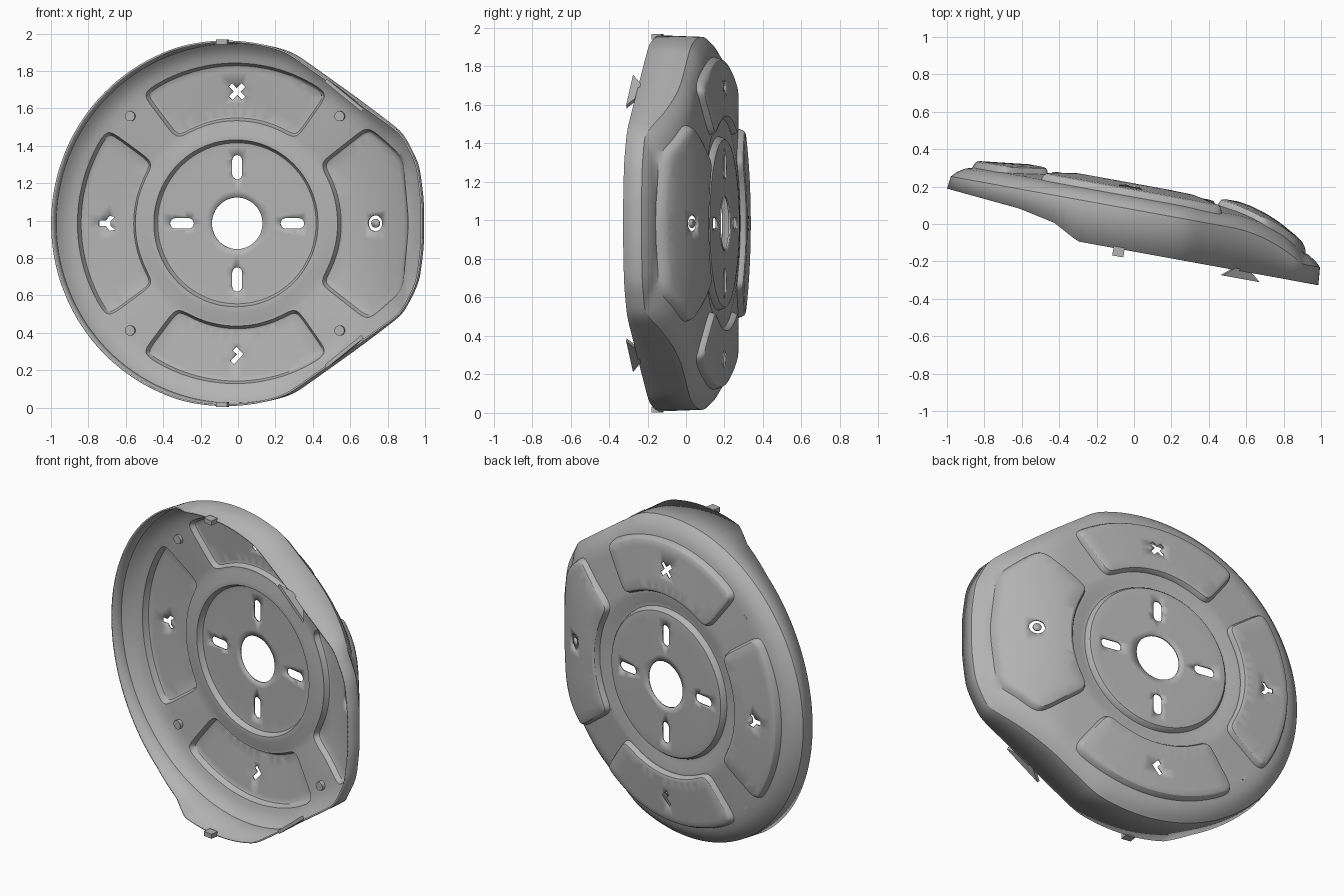
import bpy, bmesh
from math import sin, cos, pi, radians, hypot
from mathutils import Vector, Matrix, kdtree
from mathutils.geometry import delaunay_2d_cdt

if "Cube" in bpy.data.objects:
    bpy.data.objects.remove(bpy.data.objects["Cube"])

TILT = radians(10.3)
MID_Z = 0.985
BUMP = 0.036

grey = bpy.data.materials.new("Mid Grey")
grey.use_nodes = True
grey.diffuse_color = (0.45, 0.45, 0.45, 1)
grey.node_tree.nodes["Principled BSDF"].inputs["Base Color"].default_value = (0.45, 0.45, 0.45, 1)


def place(u, v, w):
    """Disc coordinates (across, up, out of the face) to world space."""
    u -= 0.04
    return Vector((u * cos(TILT) + w * sin(TILT), w * cos(TILT) - u * sin(TILT), v + MID_Z))


def arc(r, a, b, n=40):
    return [Vector((r * cos(radians(a + (b - a) * i / n)), r * sin(radians(a + (b - a) * i / n))))
            for i in range(n + 1)]


def circle(r, n, c=(0, 0)):
    return [Vector(c) + p for p in arc(r, 0, 360, n)[:-1]]


def cross(a, b):
    return a.x * b.y - a.y * b.x


def soft_loop(pts, step, passes):
    """Resample a closed outline evenly and round its corners."""
    lens = [(pts[(i + 1) % len(pts)] - p).length for i, p in enumerate(pts)]
    n = round(sum(lens) / step)
    out, i, done = [], 0, 0
    for k in range(n):
        d = k * sum(lens) / n
        while i < len(pts) - 1 and done + lens[i] <= d:
            done += lens[i]
            i += 1
        out.append(pts[i].lerp(pts[(i + 1) % len(pts)], (d - done) / max(lens[i], 1e-9)))
    for _ in range(passes):
        out = [(out[j - 1] + out[j] * 2 + out[(j + 1) % n]) / 4 for j in range(n)]
    return out


def inset(loop, d):
    out = []
    for i, p in enumerate(loop):
        t = (loop[(i + 1) % len(loop)] - loop[i - 1]).normalized()
        out.append(p + Vector((-t.y, t.x)) * d)
    return out


def inside(p, loop):
    hit, a = False, loop[-1]
    for b in loop:
        if (a.y > p.y) != (b.y > p.y) and p.x < (b.x - a.x) * (p.y - a.y) / (b.y - a.y) + a.x:
            hit = not hit
        a = b
    return hit


def ramp(x, table):
    for (x0, y0), (x1, y1) in zip(table, table[1:]):
        if x <= x1:
            return y0 + (y1 - y0) * max(0, (x - x0) / (x1 - x0))
    return table[-1][1]


# Outer outline: a circle with two flats and a bulge on the left side
half = [Vector(p) for p in ((1.06, 0), (1.06, 0.12), (1.035, 0.315), (0.95, 0.48))]
half += arc(0.97, 70, 180)
outline = soft_loop(half + [Vector((p.x, -p.y)) for p in half[-2:0:-1]], 0.03, 3)


def spread(p):
    """0 at the centre, 1 on the outline."""
    for a, b in zip(outline, outline[1:] + outline[:1]):
        if cross(a, p) >= 0 and cross(p, b) >= 0 and a.dot(p) > 0:
            return cross(p, b - a) / cross(a, b - a)
    return 0


DOME = [(0, 0.186), (0.55, 0.182), (0.88, 0.145), (0.93, 0.13), (0.97, 0.105), (1, 0.075)]
RIM = [(-0.98, 0.008), (-0.58, -0.028), (-0.38, -0.07), (-0.24, -0.145), (1.1, -0.145)]


def base_height(p):
    drop = min(0.125, 0.73 * max(0, p.x - 0.55) ** 2)
    return ramp(spread(p), DOME) - drop


# Raised panels and centre disc, each a set of nested outlines with heights
sector = arc(0.865, -36.5, 36.5) + arc(0.545, 36.5, -36.5)
wide = [Vector(p) for p in ((0.725, -0.53), (0.94, -0.36), (0.975, 0), (0.94, 0.36), (0.725, 0.53))]
panels = [soft_loop(wide + arc(0.545, 36, -36), 0.016, 14)]
for turn in (90, 180, 270):
    raw = [Matrix.Rotation(radians(turn), 2) @ p for p in sector]
    panels.append(soft_loop(raw, 0.016, 14))
STEP = [(0, 0), (0.006, 0.018), (0.014, 0.03), (0.028, BUMP)]
features = [[(inset(p, d), h) for d, h in STEP] for p in panels]
DISC = [(0.53, 0), (0.475, -0.018), (0.452, -0.018), (0.445, 0.003), (0.435, 0.014), (0.41, 0.017)]
features.append([(circle(r, 96), h) for r, h in DISC])


def feature_height(p):
    """Extra height at a point, or None on a step between outlines."""
    for f in features:
        if inside(p, f[-1][0]):
            return f[-1][1]
        if inside(p, f[0][0]):
            return None
    return 0


# Cut-outs: centre hole, four slots and a symbol in each panel
holes = [circle(0.138, 48)]
pill = arc(0.028, -90, 90, 8) + arc(0.028, 90, 270, 8)
pill = [p + Vector((0.037 if i < 9 else -0.037, 0)) for i, p in enumerate(pill)]
for k in range(4):
    holes.append([Matrix.Rotation(k * pi / 2, 2) @ (p + Vector((0.3, 0))) for p in pill])
arm = [Vector(p) for p in ((0.014, 0.014), (0.05, 0.014), (0.05, -0.014))]
cross_shape = [Matrix.Rotation(pi / 4 - k * pi / 2, 2) @ p for k in range(4) for p in arm]
chevron = [(-0.005, 0.045), (0.035, 0.005), (-0.015, -0.05), (-0.035, -0.03), (-0.002, 0.005), (-0.025, 0.025)]
fork = [(-0.045, 0.015), (-0.01, 0.015), (0.01, 0.04), (0.04, 0.035), (0.015, 0.012)]
fork += [(x, -y) for x, y in reversed(fork)]
for shape, at in ((cross_shape, (0, 0.705)), (chevron, (0, -0.705)), (fork, (-0.704, 0)),
                  (circle(0.043, 24), (0.76, 0)), (circle(0.023, 20), (0.76, 0))):
    holes.append([Vector(p) + Vector(at) for p in shape])

# Gather outlines as constraints, then fill in with rings of free points
points, extra, edges = [], [], []


def add_loop(loop, h=None):
    start, n = len(points), len(loop)
    for p in loop:
        points.append(p)
        extra.append(feature_height(p) or 0 if h is None else h)
    edges.extend((start + i, start + (i + 1) % n) for i in range(n))


add_loop(outline, 0)
for f in features:
    for loop, h in f:
        add_loop(loop, h)
for loop in holes:
    add_loop(loop)
tree = kdtree.KDTree(len(points))
for i, p in enumerate(points):
    tree.insert(p.to_3d(), i)
tree.balance()
for s in [0.06 * k for k in range(3, 15)] + [0.88, 0.905, 0.93, 0.95, 0.97, 0.985]:
    for p in outline[::1 if s > 0.85 else 3]:
        q = p * s
        h = feature_height(q)
        if h is not None and tree.find(q.to_3d())[2] > 0.01:
            points.append(q)
            extra.append(h)

flat, _, tris, origin, _, _ = delaunay_2d_cdt(points, edges, [], 0, 1e-5)

# Cover: domed face plus the rim wall, given a thin sheet thickness
bm = bmesh.new()
verts, where = [], {}
for i, p in enumerate(flat):
    for o in origin[i]:
        where[o] = i
    h = extra[origin[i][0]] if origin[i] else (feature_height(p) or 0)
    verts.append(bm.verts.new(place(p.x, p.y, base_height(p) + h)))
for t in tris:
    c = sum((flat[i] for i in t), Vector((0, 0))) / len(t)
    s = spread(c)
    if s < 1 and sum(inside(c, loop) for loop in holes) % 2 == 0:
        bm.faces.new([verts[i] for i in reversed(t)])
low = []
for p in outline:
    q = p * (1 + 0.008 / p.length)
    low.append(bm.verts.new(place(q.x, q.y, ramp(q.x, RIM))))
for i in range(len(outline)):
    j = (i + 1) % len(outline)
    bm.faces.new((verts[where[i]], verts[where[j]], low[j], low[i]))
bmesh.ops.delete(bm, geom=[v for v in bm.verts if not v.link_faces], context="VERTS")


def finish(bm, name):
    mesh = bpy.data.meshes.new(name)
    bm.to_mesh(mesh)
    bm.free()
    mesh.materials.append(grey)
    ob = bpy.data.objects.new(name, mesh)
    bpy.context.collection.objects.link(ob)
    bpy.ops.object.select_all(action="DESELECT")
    ob.select_set(True)
    bpy.context.view_layer.objects.active = ob
    bpy.ops.object.shade_smooth_by_angle(angle=radians(30))
    return ob


cover = finish(bm, "cover")
sheet = cover.modifiers.new("sheet_thickness", "SOLIDIFY")
sheet.thickness = 0.01
sheet.offset = -1


def prism(name, bottom, top):
    """Solid between two matching rings of disc coordinates."""
    bm = bmesh.new()
    a, b = ([bm.verts.new(place(*p)) for p in ring] for ring in (bottom, top))
    bm.faces.new(a)
    bm.faces.new(b)
    for i in range(len(a)):
        j = (i + 1) % len(a)
        bm.faces.new((a[i], a[j], b[j], b[i]))
    bmesh.ops.recalc_face_normals(bm, faces=bm.faces)
    finish(bm, name)


for side, up in (("upper", 1), ("lower", -1)):
    # Inner bosses
    for hand, x in (("left", 0.57), ("right", -0.57)):
        ring = circle(0.027, 20, (x, 0.573 * up))
        w = base_height(ring[0])
        prism(f"{side}_{hand}_boss", [(p.x, p.y, w - 0.03) for p in ring], [(p.x, p.y, w - 0.004) for p in ring])
    # Flared clip on each flat and a small square tab on the rim
    mid, along, out = Vector((0.65, 0.685)), Vector((0.1, -0.08)), Vector((0.006, 0.008))
    clip = [(-0.4, -0.135), (0.4, -0.135), (1, -0.186), (-1, -0.186)]
    rings = [[(*(mid + along * k + out * s), w) for k, w in clip] for s in (-1, 1)]
    prism(f"{side}_clip", *[[(x, y * up, w) for x, y, w in ring] for ring in rings])
    tab = [(-0.045, 0.955), (0.015, 0.955), (0.015, 0.983), (-0.045, 0.983)]
    prism(f"{side}_tab", *[[(x, y * up, w) for x, y in tab] for w in (-0.186, -0.135)])
